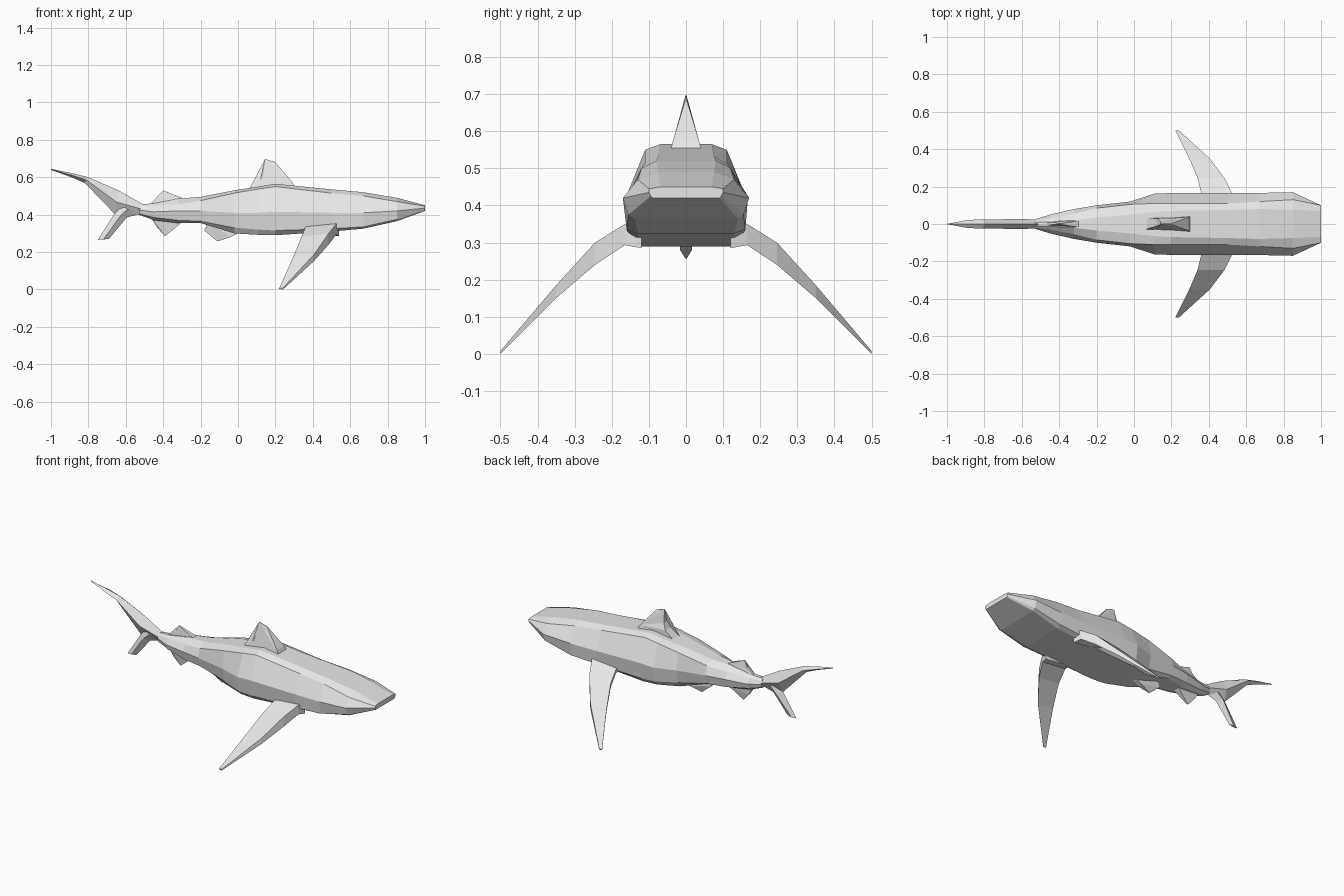
import bpy, bmesh

if "Cube" in bpy.data.objects:
    bpy.data.objects.remove(bpy.data.objects["Cube"])

grey = bpy.data.materials.new("light grey")
grey.diffuse_color = (0.8, 0.8, 0.8, 1)
grey.use_nodes = True
grey.node_tree.nodes["Principled BSDF"].inputs["Base Color"].default_value = grey.diffuse_color


def finish(name, bm):
    """Weld, fix normals and make a flat shaded object."""
    bmesh.ops.remove_doubles(bm, verts=bm.verts, dist=0.0005)
    bmesh.ops.recalc_face_normals(bm, faces=bm.faces)
    mesh = bpy.data.meshes.new(name)
    bm.to_mesh(mesh)
    bm.free()
    mesh.materials.append(grey)
    bpy.context.collection.objects.link(bpy.data.objects.new(name, mesh))


def loft(name, rings):
    """Bridge a series of closed rings and cap both ends."""
    bm = bmesh.new()
    rows = [[bm.verts.new(p) for p in ring] for ring in rings]
    n = len(rows[0])
    for a, b in zip(rows, rows[1:]):
        for i in range(n):
            j = (i + 1) % n
            bm.faces.new((a[i], a[j], b[j], b[i]))
    bm.faces.new(rows[0])
    bm.faces.new(rows[-1])
    finish(name, bm)


def plate(name, outline):
    """Upright fin from (x, z, half thickness) outline points."""
    bm = bmesh.new()
    left = [bm.verts.new((x, -h, z)) for x, z, h in outline]
    right = [bm.verts.new((x, h, z)) for x, z, h in outline]
    n = len(outline)
    for i in range(n):
        j = (i + 1) % n
        bm.faces.new((left[i], left[j], right[j], right[i]))
    caps = [bm.faces.new(left), bm.faces.new(right)]
    bmesh.ops.triangulate(bm, faces=caps, ngon_method='EAR_CLIP')
    finish(name, bm)


def blade(name, stations):
    """Diamond section lobe from (lead x, lead z, trail x, trail z, half thickness)."""
    rings = []
    for ax, az, bx, bz, h in stations:
        mx, mz = (ax + bx) / 2, (az + bz) / 2
        rings.append([(ax, 0, az), (mx, h, mz), (bx, 0, bz), (mx, -h, mz)])
    loft(name, rings)


# Body: x, then (z, half width) for belly, lower side, widest, shoulder, back
body = [
    (1.0, .42, .09, .425, .095, .435, .10, .445, .10, .45, .07),
    (.85, .365, .14, .375, .155, .42, .17, .47, .13, .49, .075),
    (.67, .325, .13, .335, .16, .41, .166, .50, .12, .52, .08),
    (.50, .31, .13, .325, .155, .41, .165, .515, .11, .535, .075),
    (.20, .29, .13, .315, .15, .415, .165, .55, .11, .565, .07),
    (.11, .292, .125, .32, .15, .41, .163, .537, .11, .55, .065),
    (-.02, .30, .085, .33, .105, .41, .12, .515, .105, .53, .05),
    (-.20, .355, .06, .365, .085, .42, .10, .475, .085, .495, .035),
    (-.32, .355, .035, .37, .07, .42, .08, .455, .055, .485, .02),
    (-.45, .37, .02, .385, .04, .415, .05, .445, .03, .46, .012),
    (-.53, .40, .012, .405, .02, .425, .025, .445, .02, .455, .01),
]
rings = []
for x, *v in body:
    half = [(x, v[i + 1], v[i]) for i in range(0, 10, 2)]
    rings.append(half + [(x, -y, z) for x, y, z in reversed(half)])
loft("body", rings)

# Tail lobes
blade("tail_upper_lobe", [
    (-.51, .457, -.51, .40, .025), (-.64, .53, -.66, .405, .026),
    (-.80, .60, -.82, .57, .024), (-.88, .62, -.89, .60, .022),
    (-1.0, .645, -1.0, .639, .001)])
blade("tail_lower_lobe", [
    (-.54, .40, -.64, .46, .022), (-.595, .385, -.66, .405, .025),
    (-.69, .27, -.75, .265, .006)])

# Fins on the back and the belly
plate("dorsal_fin", [
    (.30, .555, .04), (.29, .575, .035), (.20, .68, .003), (.145, .698, .001),
    (.14, .62, .015), (.12, .585, .03), (.06, .535, .03)])
plate("rear_dorsal_fin", [
    (-.28, .475, .02), (-.30, .49, .016), (-.40, .53, .001),
    (-.42, .49, .008), (-.47, .455, .006), (-.46, .43, .02)])
plate("anal_fin", [
    (-.30, .375, .025), (-.31, .35, .02), (-.39, .285, .001),
    (-.43, .33, .008), (-.47, .39, .01)])
plate("pelvic_fin", [
    (.02, .31, .015), (-.04, .28, .016), (-.11, .257, .002),
    (-.18, .315, .012), (-.16, .36, .015)])

# Pectoral fins: y, leading x, trailing x, upper z, lower z
pectoral = [
    (.12, .54, .36, .365, .285), (.165, .525, .36, .35, .293),
    (.245, .485, .34, .30, .24), (.35, .405, .295, .185, .15),
    (.50, .24, .22, .008, 0)]
for side, label in ((1, "left"), (-1, "right")):
    loft(label + "_pectoral_fin", [
        [(a, side * y, hi), (b, side * y, hi - (hi - lo) * .3),
         (b, side * y, lo + (hi - lo) * .3), (a, side * y, lo)]
        for y, a, b, hi, lo in pectoral])
